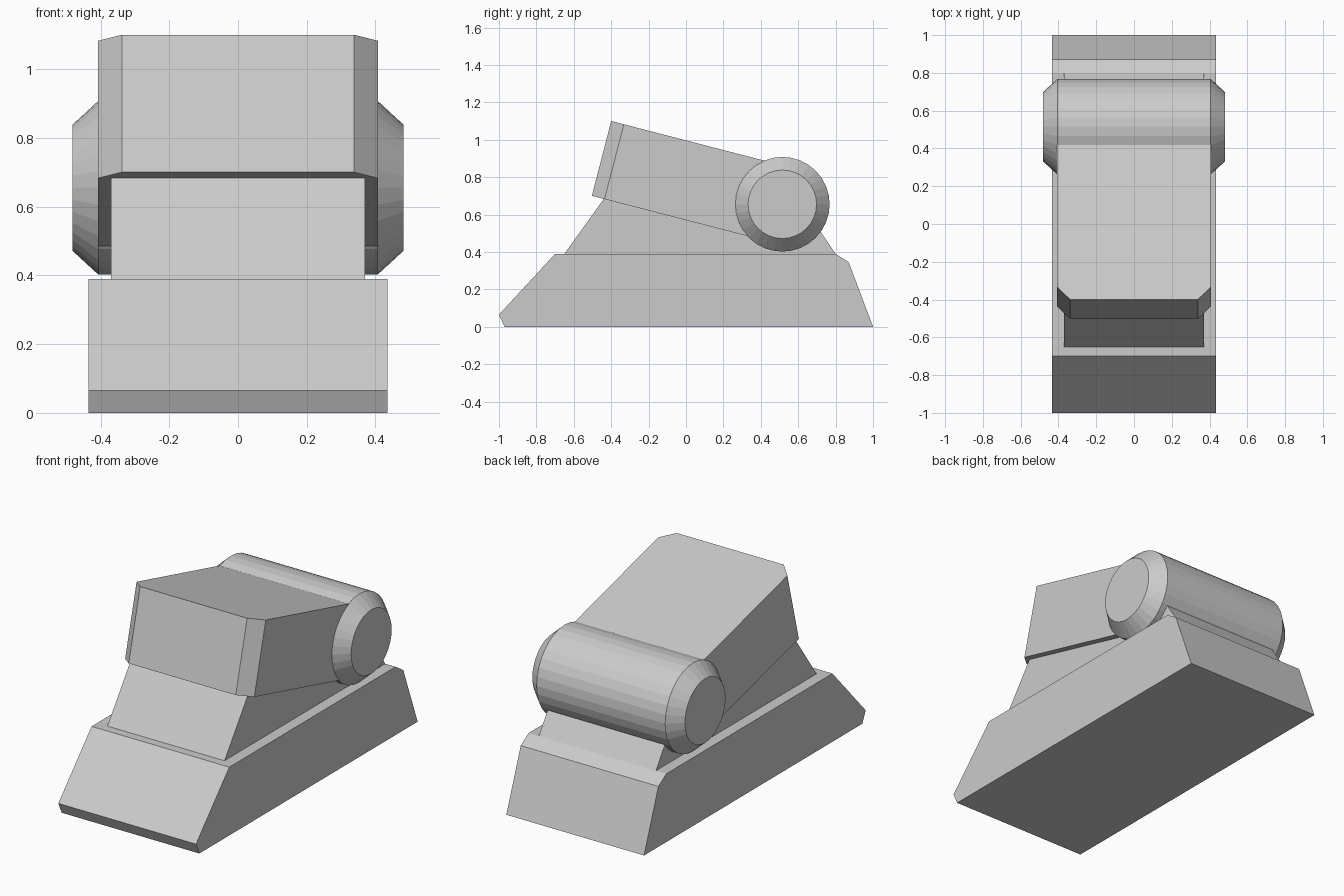
import bpy, bmesh, math
from mathutils import Matrix, Vector

if "Cube" in bpy.data.objects:
    bpy.data.objects.remove(bpy.data.objects["Cube"])

grey = bpy.data.materials.new("plain grey")
grey.diffuse_color = (0.6, 0.6, 0.6, 1)
grey.use_nodes = True
grey.node_tree.nodes["Principled BSDF"].inputs["Base Color"].default_value = grey.diffuse_color


def add_object(name, bm):
    bmesh.ops.recalc_face_normals(bm, faces=bm.faces)
    mesh = bpy.data.meshes.new(name)
    bm.to_mesh(mesh)
    bm.free()
    mesh.materials.append(grey)
    ob = bpy.data.objects.new(name, mesh)
    bpy.context.collection.objects.link(ob)
    return ob


def loft(name, rings):
    """Skin a row of equal-sized rings and cap both ends."""
    bm = bmesh.new()
    loops = [[bm.verts.new(p) for p in ring] for ring in rings]
    n = len(loops[0])
    for a, b in zip(loops, loops[1:]):
        for i in range(n):
            j = (i + 1) % n
            bm.faces.new((a[i], a[j], b[j], b[i]))
    bm.faces.new(loops[0])
    bm.faces.new(loops[-1])
    return add_object(name, bm)


def side_profile(name, pts, half_width):
    return loft(name, [[(x, y, z) for y, z in pts] for x in (-half_width, half_width)])


# Sloped base
side_profile("base", [(-0.97, 0), (1, 0), (0.87, 0.345), (0.80, 0.39),
                      (-0.70, 0.39), (-1, 0.065)], 0.435)

# Pedestal that carries the arm and the roller
side_profile("pedestal", [(-0.65, 0.39), (0.80, 0.39), (0.715, 0.515),
                          (0.515, 0.655), (-0.435, 0.69)], 0.37)

# Tilted arm: plan outline with chamfered front corners, extruded through its height
plan = [(-0.408, 0.997), (-0.408, 0.07), (-0.338, 0), (0.338, 0), (0.408, 0.07), (0.408, 0.997)]
arm = loft("arm", [[(x, y, z) for x, y in plan] for z in (-0.413, 0)])
arm.data.transform(Matrix.Translation((0, -0.40, 1.10)) @ Matrix.Rotation(math.radians(-14.5), 4, 'X'))

# Roller with tapered ends
N = 32
rings = []
for x, r in ((-0.482, 0.183), (-0.406, 0.253), (0.406, 0.253), (0.482, 0.183)):
    rings.append([(x, 0.515 + r * math.cos(2 * math.pi * i / N),
                   0.655 + r * math.sin(2 * math.pi * i / N)) for i in range(N)])
loft("roller", rings)
